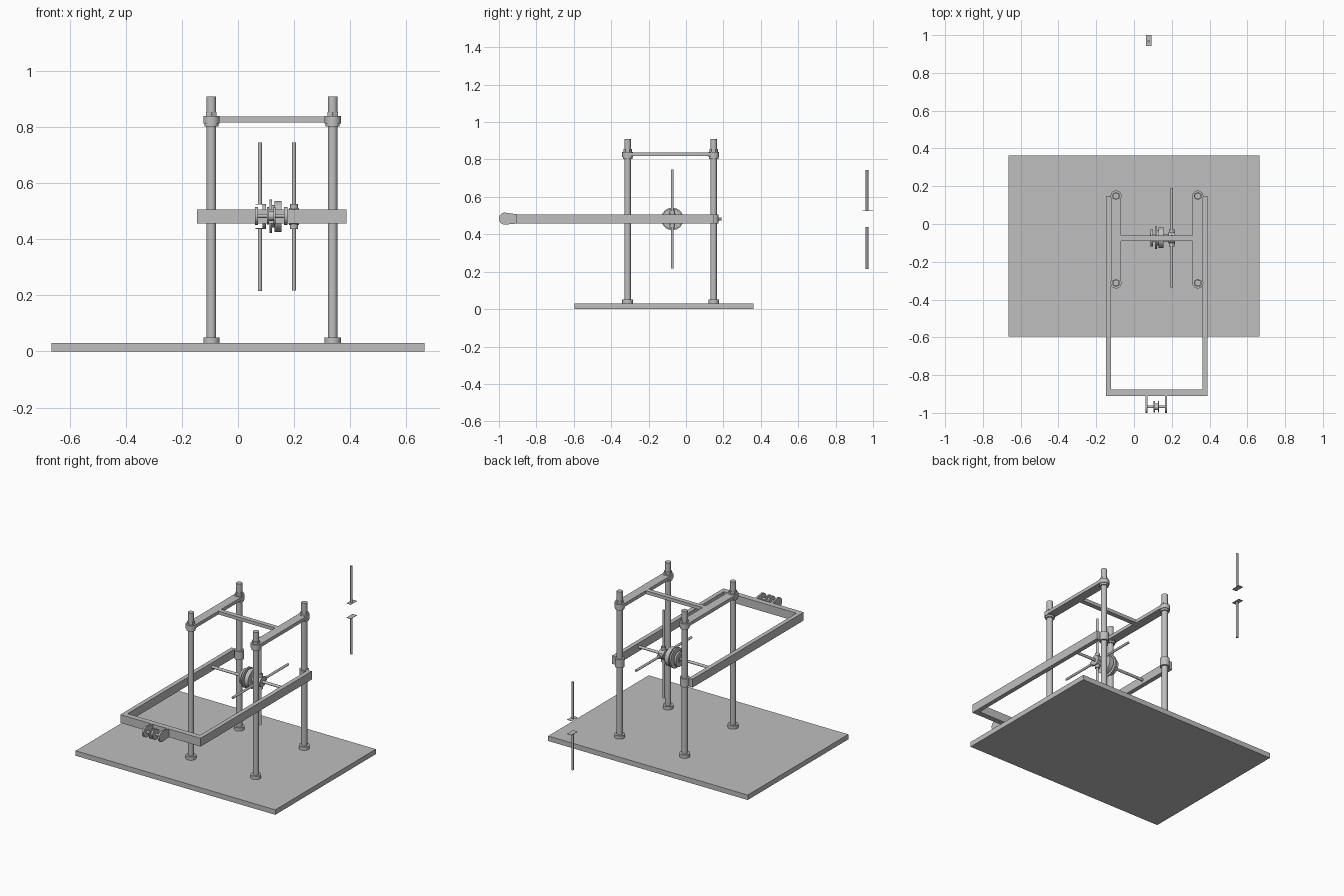
import bpy, bmesh
from math import radians, pi, cos, sin
from mathutils import Matrix, Vector

cube = bpy.data.objects.get("Cube")
if cube:
    bpy.data.objects.remove(cube, do_unlink=True)

grey = bpy.data.materials.new("plain_grey")
grey.use_nodes = True
color = (0.52, 0.52, 0.52, 1)
grey.diffuse_color = color
grey.node_tree.nodes["Principled BSDF"].inputs["Base Color"].default_value = color


def finish(name, bm, smooth=False):
    bmesh.ops.recalc_face_normals(bm, faces=bm.faces)
    mesh = bpy.data.meshes.new(name)
    bm.to_mesh(mesh)
    bm.free()
    mesh.materials.append(grey)
    ob = bpy.data.objects.new(name, mesh)
    bpy.context.collection.objects.link(ob)
    if smooth:
        bpy.ops.object.select_all(action='DESELECT')
        ob.select_set(True)
        bpy.context.view_layer.objects.active = ob
        bpy.ops.object.shade_smooth_by_angle(angle=radians(35))
    return ob


def box(name, lo, hi):
    lo, hi = Vector(lo), Vector(hi)
    bm = bmesh.new()
    bmesh.ops.create_cube(bm, size=1)
    bmesh.ops.scale(bm, vec=hi - lo, verts=bm.verts)
    bmesh.ops.translate(bm, vec=(lo + hi) / 2, verts=bm.verts)
    return finish(name, bm)


def rod(name, a, b, r, sides=32):
    a, b = Vector(a), Vector(b)
    bm = bmesh.new()
    bmesh.ops.create_cone(bm, cap_ends=True, segments=sides, radius1=r, radius2=r,
                          depth=(b - a).length)
    turn = Vector((0, 0, 1)).rotation_difference(b - a).to_matrix().to_4x4()
    bmesh.ops.transform(bm, matrix=Matrix.Translation((a + b) / 2) @ turn, verts=bm.verts)
    return finish(name, bm, sides > 6)


def prism(name, points, offset):
    bm = bmesh.new()
    face = bm.faces.new([bm.verts.new(p) for p in points])
    top = bmesh.ops.extrude_face_region(bm, geom=[face])["geom"]
    bmesh.ops.translate(bm, vec=offset, verts=[v for v in top if isinstance(v, bmesh.types.BMVert)])
    return finish(name, bm, True)


def half_circle(cx, cy, r, start, n=14):
    return [(cx + r * cos(start + pi * i / n), cy + r * sin(start + pi * i / n))
            for i in range(n + 1)]


LEFT, RIGHT, FRONT, BACK = 0.338, -0.095, -0.312, 0.148
AX_Y, AX_Z = -0.073, 0.482

# Base plate
box("base_plate", (-0.665, -0.595, 0), (0.665, 0.362, 0.03))

# Four columns with foot flanges, washers, bosses and hexagonal nuts
for side, x in (("left", LEFT), ("right", RIGHT)):
    for end, y in (("front", FRONT), ("back", BACK)):
        tag = f"{end}_{side}"
        for part, z0, z1, r, n in (("column", 0.03, 0.91, 0.017, 32),
                                   ("foot_flange", 0.03, 0.05, 0.029, 32),
                                   ("washer", 0.803, 0.814, 0.025, 32),
                                   ("boss", 0.814, 0.84, 0.029, 32),
                                   ("nut", 0.84, 0.855, 0.022, 6)):
            rod(f"{tag}_{part}", (x, y, z0), (x, y, z1), r, n)
    # Rounded top link joining the front and back columns
    outline = half_circle(x, BACK, 0.027, 0) + half_circle(x, FRONT, 0.027, pi)
    prism(f"{side}_top_link", [(px, py, 0.818) for px, py in outline], (0, 0, 0.02))
    # Sliding collar on the back column
    rod(f"{side}_slide_collar", (x, BACK, 0.457), (x, BACK, 0.507), 0.027)

box("top_crossbar", (RIGHT + 0.02, -0.09, 0.818), (LEFT - 0.02, -0.062, 0.838))

# Swinging U-shaped frame
frame = [(-0.147, BACK), (-0.147, -0.91), (0.388, -0.91), (0.388, BACK),
         (0.362, BACK), (0.362, -0.877), (-0.121, -0.877), (-0.121, BACK)]
prism("u_frame", [(x, y, 0.457) for x, y in frame], (0, 0, 0.05))

# Front pulley bracket
for name, x in (("right_pulley_cheek", 0.06), ("left_pulley_cheek", 0.165)):
    arc = half_circle(-0.968, 0.484, 0.032, pi / 2)
    prism(name, [(x, y, z) for y, z in arc + [(-0.905, 0.457), (-0.905, 0.507)]], (0.011, 0, 0))
for name, x0, x1, r in (("pulley_pin", 0.06, 0.176, 0.007), ("pulley_core", 0.103, 0.133, 0.018),
                        ("pulley_rim_right", 0.103, 0.11, 0.031),
                        ("pulley_rim_left", 0.126, 0.133, 0.031)):
    rod(name, (x0, -0.968, 0.484), (x1, -0.968, 0.484), r)

# Central axle with drum discs and spoke hub
for name, x0, x1, r in (("axle", -0.121, 0.362, 0.008), ("drum_core", 0.085, 0.2, 0.02),
                        ("drum_small_disc", 0.088, 0.1, 0.045),
                        ("drum_flange", 0.112, 0.121, 0.06),
                        ("drum_neck", 0.121, 0.132, 0.04),
                        ("drum_wide_disc", 0.13, 0.156, 0.055),
                        ("spoke_hub", 0.182, 0.218, 0.03)):
    rod(name, (x0, AX_Y, AX_Z), (x1, AX_Y, AX_Z), r)

# Four spokes in sockets
center = Vector((0.2, AX_Y, AX_Z))
for name, d in (("up", (0, 0, 1)), ("down", (0, 0, -1)), ("front", (0, -1, 0)), ("back", (0, 1, 0))):
    d = Vector(d)
    rod(f"{name}_spoke", center + d * 0.02, center + d * 0.264, 0.007, 20)
    rod(f"{name}_socket", center + d * 0.015, center + d * 0.045, 0.014, 20)

# Two detached rods, each with a thin foot plate
for name, z0, z1, zp in (("upper", 0.525, 0.745, 0.524), ("lower", 0.215, 0.438, 0.438)):
    rod(f"{name}_loose_rod", (0.078, 0.968, z0), (0.078, 0.968, z1), 0.007, 20)
    box(f"{name}_loose_plate", (0.063, 0.943, zp), (0.092, 1.0, zp + 0.002))
